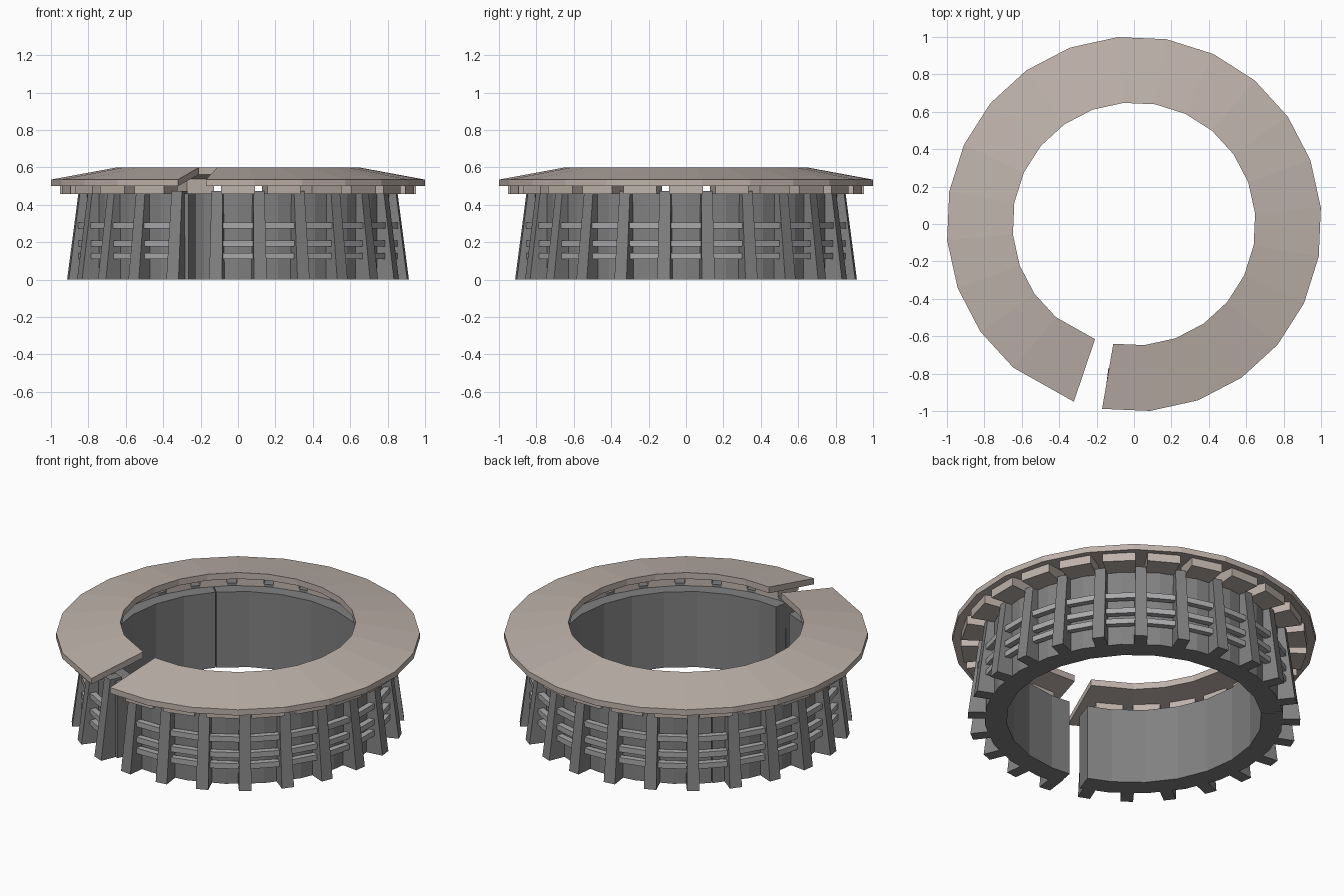
import bpy, bmesh
from math import radians, cos, sin

if "Cube" in bpy.data.objects:
    bpy.data.objects.remove(bpy.data.objects["Cube"])


def material(name, rgb):
    m = bpy.data.materials.new(name)
    m.diffuse_color = (*rgb, 1)
    m.use_nodes = True
    m.node_tree.nodes["Principled BSDF"].inputs["Base Color"].default_value = m.diffuse_color
    return m


BROWN = material("warm_stone", (0.52, 0.45, 0.41))
DARK = material("dark_grey", (0.22, 0.22, 0.22))
GREY = material("mid_grey", (0.4, 0.4, 0.41))


def finish(name, bm, mat):
    bmesh.ops.recalc_face_normals(bm, faces=bm.faces)
    me = bpy.data.meshes.new(name)
    bm.to_mesh(me)
    bm.free()
    me.materials.append(mat)
    ob = bpy.data.objects.new(name, me)
    bpy.context.collection.objects.link(ob)
    return ob


def polar(r, deg, z):
    a = radians(deg)
    return (r * cos(a), r * sin(a), z)


def sweep(bm, profile, angles):
    """Sweep a closed (radius, z) profile through the angles, capping both ends."""
    rows = [[bm.verts.new(polar(r, a, z)) for r, z in profile] for a in angles]
    n = len(profile)
    for p, q in zip(rows, rows[1:]):
        for i in range(n):
            j = (i + 1) % n
            bm.faces.new((p[i], p[j], q[j], q[i]))
    bm.faces.new(rows[0])
    bm.faces.new(rows[-1][::-1])


def rect(r0, r1, z0, z1):
    return [(r0, z0), (r1, z0), (r1, z1), (r0, z1)]


START, END = -99.8, 251.3          # the opening lies between these angles
bays = [-90 + 15 * k for k in range(23)]
posts = [-97.5 + 15 * k for k in range(24)]

# Sloping split top ring
bm = bmesh.new()
sweep(bm, [(0.65, 0.562), (1.003, 0.5), (1.003, 0.535), (0.65, 0.6)],
      [START] + [-85 + 15 * k for k in range(22)] + [END])
finish("top_ring", bm, BROWN)

# Spacer blocks between wall and ring, one per bay
bm = bmesh.new()
for a in bays:
    sweep(bm, [(0.78, 0.458), (0.955, 0.458), (0.955, 0.512), (0.78, 0.542)],
          [a - 5.5, a + 5.5])
finish("spacer_blocks", bm, BROWN)

# Inner wall in two arcs with a hairline seam
bm = bmesh.new()
wall = rect(0.705, 0.825, 0, 0.46)
sweep(bm, wall, [START] + list(range(-90, 135, 15)) + [134.8])
sweep(bm, wall, [135.2] + list(range(150, 250, 15)) + [END])
finish("inner_wall", bm, DARK)

# Tapered leaning posts
bm = bmesh.new()
for a in posts:
    t, rad = (-sin(radians(a)), cos(radians(a))), (cos(radians(a)), sin(radians(a)))
    loops = []
    for z, r1, w in ((0, 0.917, 0.035), (0.475, 0.855, 0.03)):
        loops.append([bm.verts.new((rad[0] * r + t[0] * s, rad[1] * r + t[1] * s, z))
                      for r, s in ((0.78, -w), (r1, -w), (r1, w), (0.78, w))])
    lo, hi = loops
    bm.faces.new(lo[::-1])
    bm.faces.new(hi)
    for i in range(4):
        j = (i + 1) % 4
        bm.faces.new((lo[i], lo[j], hi[j], hi[i]))
finish("posts", bm, DARK)

# Three rows of slats between the posts
bm = bmesh.new()
for a in bays:
    for z in (0.11, 0.177, 0.273):
        sweep(bm, rect(0.835, 0.87, z, z + 0.033), [a - 7.5, a + 7.5])
finish("slats", bm, GREY)
